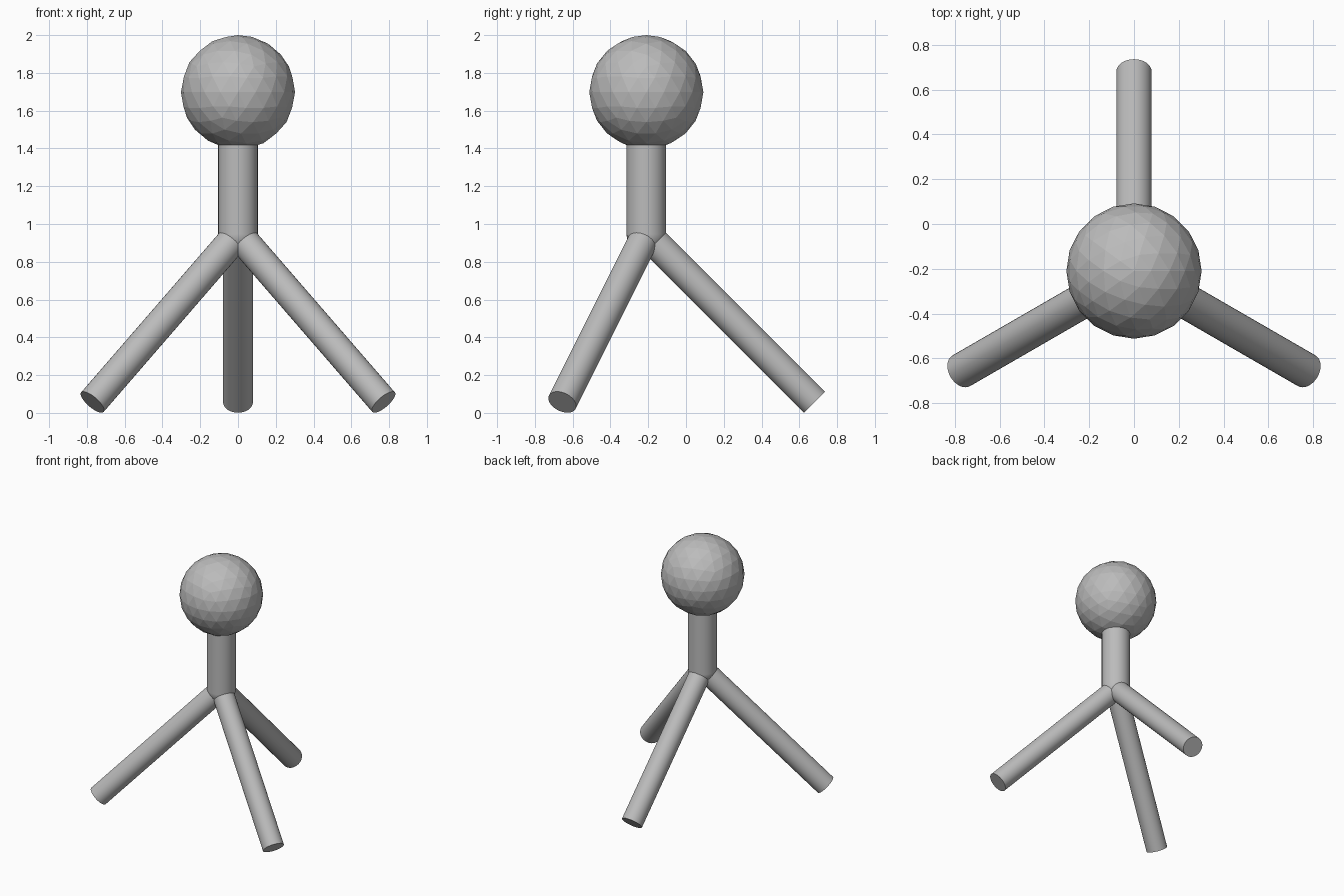
import bpy
from math import radians, sin, cos
from mathutils import Vector

cube = bpy.data.objects.get("Cube")
if cube:
    bpy.data.objects.remove(cube, do_unlink=True)

grey = bpy.data.materials.new("plain grey")
grey.use_nodes = True
colour = (0.5, 0.5, 0.5, 1)
grey.diffuse_color = colour
grey.node_tree.nodes["Principled BSDF"].inputs["Base Color"].default_value = colour

HUB = Vector((0, -0.21, 0.947))
HEAD = Vector((0, -0.21, 1.698))
NECK_R, LEG_R, REACH = 0.105, 0.079, 0.89


def finish(name, smooth=True):
    obj = bpy.context.object
    obj.name = name
    obj.data.materials.append(grey)
    if smooth:
        bpy.ops.object.shade_smooth_by_angle(angle=radians(40))


def rod(name, start, end, radius):
    """Capped cylinder running between two points."""
    axis = end - start
    bpy.ops.mesh.primitive_cylinder_add(
        vertices=32, radius=radius, depth=axis.length, location=(start + end) / 2,
        rotation=axis.to_track_quat('Z', 'Y').to_euler())
    finish(name)


# Faceted head
bpy.ops.mesh.primitive_ico_sphere_add(subdivisions=3, radius=0.302, location=HEAD)
finish("head", smooth=False)

# Neck and the rounded joint under it
rod("neck", HUB, HEAD, NECK_R)
bpy.ops.mesh.primitive_uv_sphere_add(segments=32, ring_count=16, radius=NECK_R, location=HUB)
finish("leg_joint")

# Three legs sloping down at 45 degrees
for name, angle in (("back_leg", 90), ("front_right_leg", 210), ("front_left_leg", 330)):
    a = radians(angle)
    rod(name, HUB, HUB + REACH * Vector((cos(a), sin(a), -1)), LEG_R)
